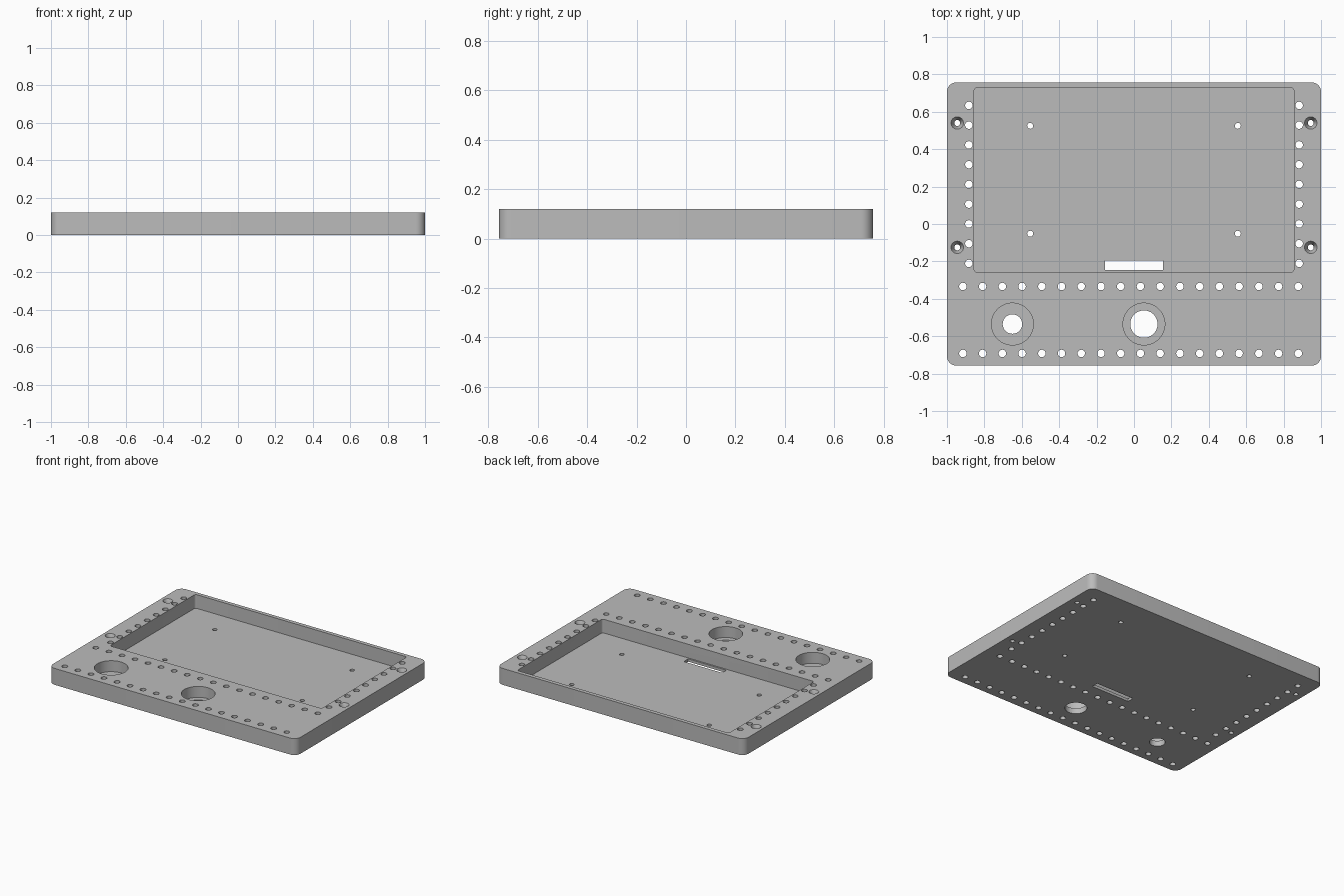
import bpy
import bmesh
import math
from mathutils import Matrix

cube = bpy.data.objects.get("Cube")
if cube:
    bpy.data.objects.remove(cube, do_unlink=True)

TOP = 0.12
OVER = 0.02  # how far cutters reach past the surfaces

grey = bpy.data.materials.new("plain grey")
grey.use_nodes = True
colour = (0.5, 0.5, 0.5, 1)
grey.diffuse_color = colour
grey.node_tree.nodes["Principled BSDF"].inputs["Base Color"].default_value = colour


def add_box(bm, x0, x1, y0, y1, z0, z1, radius=0, segments=8):
    """Box with optionally rounded vertical edges."""
    mat = Matrix.Translation(((x0 + x1) / 2, (y0 + y1) / 2, (z0 + z1) / 2))
    mat = mat @ Matrix.Diagonal((x1 - x0, y1 - y0, z1 - z0, 1))
    verts = bmesh.ops.create_cube(bm, size=1, matrix=mat)["verts"]
    if radius:
        edges = {e for v in verts for e in v.link_edges
                 if abs(e.verts[0].co.z - e.verts[1].co.z) > 0.001}
        bmesh.ops.bevel(bm, geom=list(edges), offset=radius, offset_type='OFFSET',
                        segments=segments, profile=0.5, affect='EDGES')


def add_round(bm, x, y, z0, z1, r0, r1=None, sides=24):
    """Upright cylinder or cone."""
    bmesh.ops.create_cone(bm, cap_ends=True, segments=sides, radius1=r0,
                          radius2=r0 if r1 is None else r1, depth=z1 - z0,
                          matrix=Matrix.Translation((x, y, (z0 + z1) / 2)))


def make_object(name, bm):
    bmesh.ops.recalc_face_normals(bm, faces=bm.faces[:])
    mesh = bpy.data.meshes.new(name)
    bm.to_mesh(mesh)
    bm.free()
    mesh.materials.append(grey)
    obj = bpy.data.objects.new(name, mesh)
    bpy.context.collection.objects.link(obj)
    return obj


def cut(target, cutter):
    cutter.hide_render = True
    mod = target.modifiers.new(cutter.name, 'BOOLEAN')
    mod.operation = 'DIFFERENCE'
    mod.solver = 'EXACT'
    mod.object = cutter
    bpy.ops.object.select_all(action='DESELECT')
    target.select_set(True)
    bpy.context.view_layer.objects.active = target
    bpy.ops.object.modifier_apply(modifier=mod.name)
    bpy.data.objects.remove(cutter, do_unlink=True)


# Plate with rounded corners
bm = bmesh.new()
add_box(bm, -1, 1, -0.757, 0.757, 0, TOP, radius=0.05)
plate = make_object("mounting_plate", bm)

screws = [(s * 0.945, y) for s in (-1, 1) for y in (0.54, -0.125)]
dials = [(-0.65, 0.052), (0.053, 0.073)]
DIAL_Y = -0.535

# Blind recesses: display pocket, dial counterbores, screw countersinks
bm = bmesh.new()
add_box(bm, -0.855, 0.855, -0.257, 0.728, 0.02, TOP + OVER, radius=0.015, segments=4)
for x, _ in dials:
    add_round(bm, x, DIAL_Y, 0.04, TOP + OVER, 0.112, sides=64)
for x, y in screws:
    add_round(bm, x, y, TOP - 0.04, TOP + OVER, 0.014, 0.043)
cut(plate, make_object("recess_cutter", bm))

# Through openings: cable slot, dial bores, screw and pin holes
bm = bmesh.new()
add_box(bm, -0.154, 0.154, -0.245, -0.195, -OVER, TOP + OVER)
holes = [(x, DIAL_Y, r, 48) for x, r in dials]
holes += [(x, y, 0.016, 20) for x, y in screws]
holes += [(s * 0.555, y, 0.016, 20) for s in (-1, 1) for y in (0.525, -0.052)]
holes += [(-0.915 + 0.1055 * i, y, 0.02, 24) for i in range(18) for y in (-0.334, -0.692)]
holes += [(s * 0.883, 0.634 - 0.1056 * i, 0.02, 24) for i in range(9) for s in (-1, 1)]
for x, y, r, sides in holes:
    add_round(bm, x, y, -OVER, TOP + OVER, r, sides=sides)
cut(plate, make_object("through_cutter", bm))

bpy.ops.object.shade_smooth_by_angle(angle=math.radians(30))
